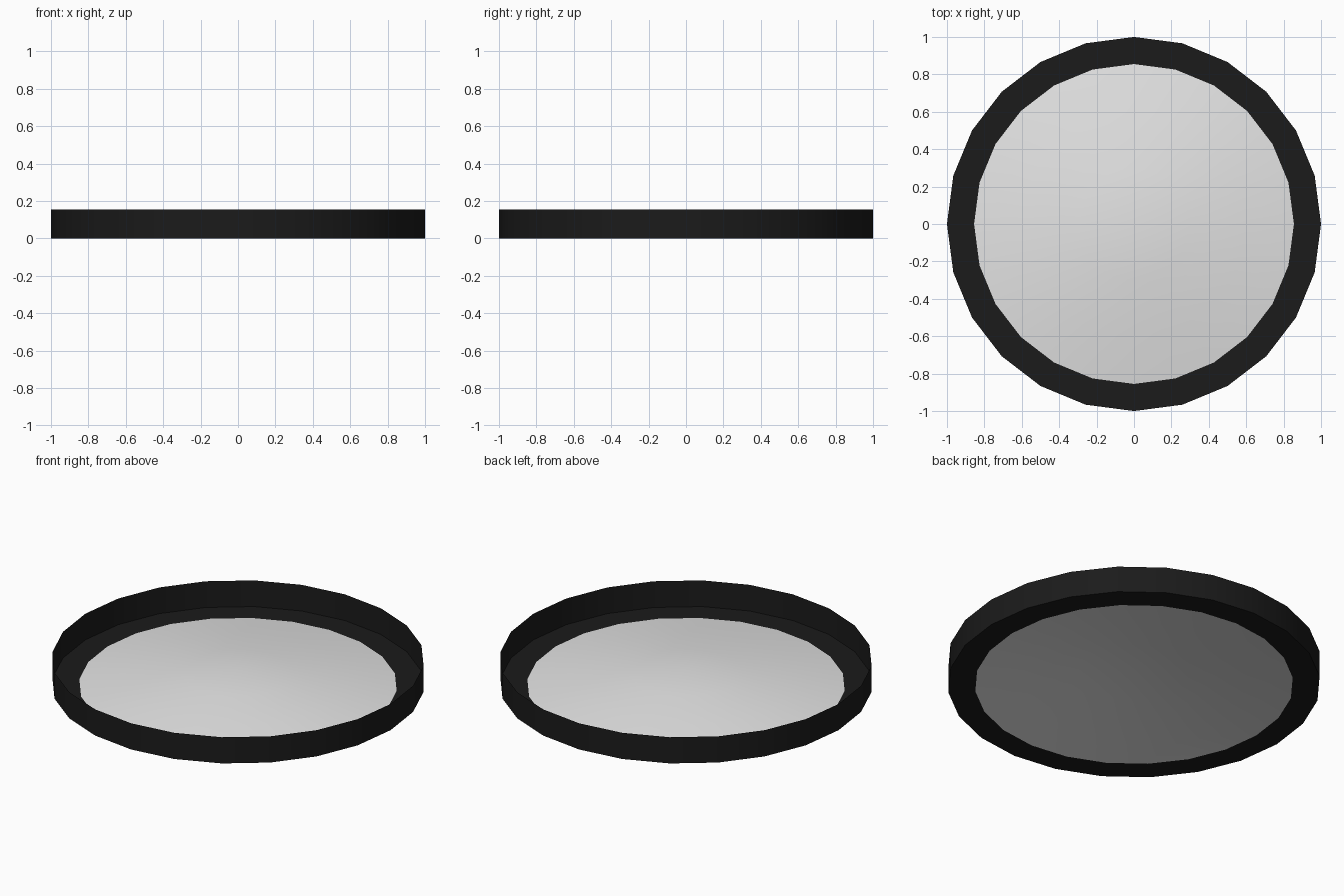
import bpy, bmesh, math

if "Cube" in bpy.data.objects:
    bpy.data.objects.remove(bpy.data.objects["Cube"])

SIDES = 24
HEIGHT = 0.155
PANEL_R = 0.855   # edge of the pale panel


def material(name, value):
    m = bpy.data.materials.new(name)
    m.diffuse_color = (value, value, value, 1)
    m.use_nodes = True
    m.node_tree.nodes["Principled BSDF"].inputs["Base Color"].default_value = m.diffuse_color
    return m


black = material("black", 0.0108)
pale = material("pale grey", 0.78)


def ring(bm, r, z):
    return [bm.verts.new((r * math.cos(2 * math.pi * i / SIDES),
                          r * math.sin(2 * math.pi * i / SIDES), z))
            for i in range(SIDES)]


def bridge(bm, a, b):
    for i in range(SIDES):
        j = (i + 1) % SIDES
        bm.faces.new((a[i], a[j], b[j], b[i]))


def finish(bm, name, mat):
    mesh = bpy.data.meshes.new(name)
    for f in bm.faces:
        f.smooth = True
    bm.to_mesh(mesh)
    bm.free()
    mesh.materials.append(mat)
    obj = bpy.data.objects.new(name, mesh)
    bpy.context.collection.objects.link(obj)


# Thin upright rim
bm = bmesh.new()
bridge(bm, ring(bm, 1, 0), ring(bm, 1, HEIGHT))
finish(bm, "rim_wall", black)

# Flat black border
bm = bmesh.new()
bridge(bm, ring(bm, 1, 0), ring(bm, PANEL_R, 0))
finish(bm, "border", black)

# Shallow pale dome inside the border
bm = bmesh.new()
rings = [ring(bm, r, z) for r, z in ((PANEL_R, 0), (0.6, 0.039), (0.3, 0.074))]
for a, b in zip(rings, rings[1:]):
    bridge(bm, a, b)
top = bm.verts.new((0, 0, 0.097))
for i in range(SIDES):
    bm.faces.new((rings[-1][i], rings[-1][(i + 1) % SIDES], top))
finish(bm, "dome_panel", pale)
